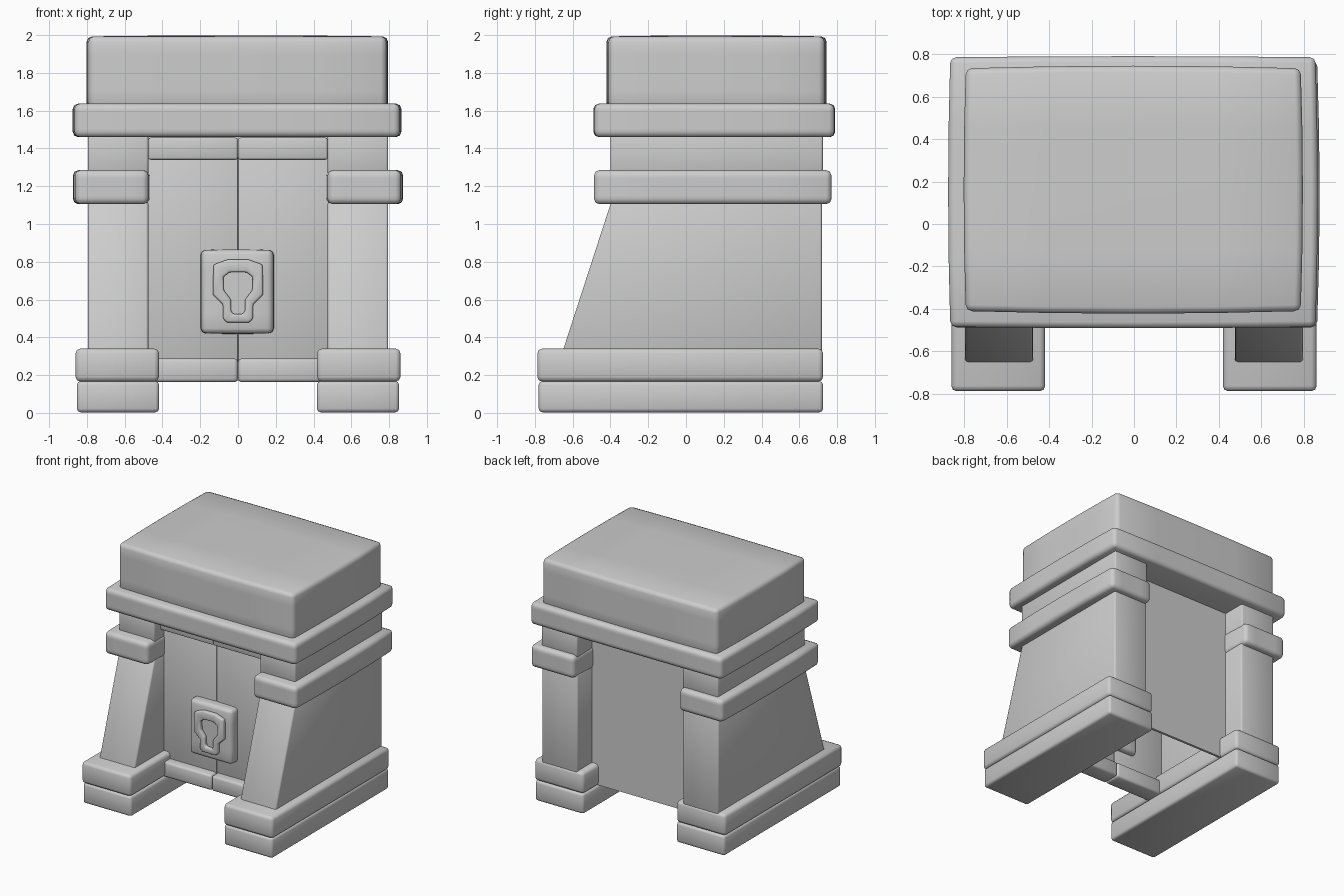
import bpy, bmesh, math

cube = bpy.data.objects.get("Cube")
if cube:
    bpy.data.objects.remove(cube, do_unlink=True)

stone = bpy.data.materials.new("stone_grey")
stone.diffuse_color = (0.61, 0.61, 0.61, 1)
stone.use_nodes = True
bsdf = next(n for n in stone.node_tree.nodes if n.type == 'BSDF_PRINCIPLED')
bsdf.inputs["Base Color"].default_value = (0.61, 0.61, 0.61, 1)


def finish(name, bm, bevel=0.0, mirror=False):
    """Bevel the hard edges, shade smooth by angle and link the part."""
    bmesh.ops.recalc_face_normals(bm, faces=bm.faces)
    if bevel:
        hard = [e for e in bm.edges if len(e.link_faces) == 2
                and e.calc_face_angle() > math.radians(30)]
        bmesh.ops.bevel(bm, geom=hard, offset=bevel, segments=2, profile=0.5,
                        affect='EDGES', clamp_overlap=True)
    mesh = bpy.data.meshes.new(name)
    bm.to_mesh(mesh)
    bm.free()
    mesh.materials.append(stone)
    for p in mesh.polygons:
        p.use_smooth = True
    mesh.set_sharp_from_angle(angle=math.radians(50))
    obj = bpy.data.objects.new(name, mesh)
    bpy.context.collection.objects.link(obj)
    if mirror:
        obj.modifiers.new("mirror", 'MIRROR').use_mirror_merge = False
    return obj


def block(name, xs, ys, zs, bevel=0.02, bulge=(0, 0, 0), mirror=False):
    """Bevelled box, optionally swelling outwards in the middle of its sides."""
    bm = bmesh.new()
    bmesh.ops.create_cube(bm, size=2)
    if any(bulge):
        bmesh.ops.subdivide_edges(bm, edges=bm.edges[:], cuts=3, use_grid_fill=True)
    spans = (xs, ys, zs)
    for v in bm.verts:
        n = v.co.copy()
        dome = (1 - n.y ** 2, 1 - n.x ** 2, (1 - n.x ** 2) * (1 - n.y ** 2))
        for i, (lo, hi) in enumerate(spans):
            v.co[i] = (lo + hi) / 2 + n[i] * ((hi - lo) / 2 + bulge[i] * dome[i])
    return finish(name, bm, bevel, mirror)


def prism_x(name, profile, x0, x1, bevel, mirror=False):
    """Extrude a (y, z) profile along x."""
    bm = bmesh.new()
    face = bm.faces.new([bm.verts.new((x0, y, z)) for y, z in profile])
    ext = bmesh.ops.extrude_face_region(bm, geom=[face])
    for g in ext["geom"]:
        if isinstance(g, bmesh.types.BMVert):
            g.co.x = x1
    return finish(name, bm, bevel, mirror)


def keyhole_loop(half_profile):
    return half_profile + [(-x, z) for x, z in reversed(half_profile)]


def ring(name, outer, inner, y0, y1, bevel):
    """Raised frame between two matching (x, z) outlines."""
    bm = bmesh.new()
    loops = [[bm.verts.new((x, y, z)) for x, z in pts]
             for pts, y in ((outer, y0), (outer, y1), (inner, y1), (inner, y0))]
    n = len(outer)
    for a, b in zip(loops, loops[1:] + loops[:1]):
        for i in range(n):
            j = (i + 1) % n
            bm.faces.new((a[i], a[j], b[j], b[i]))
    return finish(name, bm, bevel)


# Mirrored side supports
block("foot_lower", (0.418, 0.853), (-0.78, 0.726), (0.003, 0.168), mirror=True)
block("foot_upper", (0.418, 0.86), (-0.787, 0.726), (0.166, 0.34), 0.025, mirror=True)
prism_x("side_wall", [(-0.655, 0.32), (0.72, 0.32), (0.72, 1.12), (-0.395, 1.12)],
        0.475, 0.795, 0.012, mirror=True)
block("side_band", (0.475, 0.862), (-0.487, 0.77), (1.105, 1.285), 0.028,
      (0.012, 0, 0), mirror=True)
block("upper_wall", (0.475, 0.795), (-0.4, 0.725), (1.26, 1.48), 0.012, mirror=True)

# Cornice and roof block
block("cornice", (-0.865, 0.855), (-0.485, 0.785), (1.46, 1.637), 0.028, (0.01, 0.005, 0))
block("roof", (-0.792, 0.785), (-0.41, 0.733), (1.61, 1.993), 0.03, (0.01, 0.012, 0.006))

# Recessed back panel
block("back_panel", (-0.5, 0.5), (0.51, 0.53), (0.17, 1.48), 0)

# Double door with trims, split along the centre
block("door_leaf", (0.001, 0.49), (-0.275, -0.235), (0.27, 1.36), 0.004, mirror=True)
block("door_top_trim", (0.001, 0.475), (-0.325, -0.2), (1.34, 1.457), 0.012, mirror=True)
block("door_bottom_trim", (0.001, 0.475), (-0.345, -0.195), (0.163, 0.288), 0.018, mirror=True)

# Lock plate with a raised keyhole frame
block("lock_plate", (-0.19, 0.182), (-0.35, -0.19), (0.422, 0.862), 0.025, (0.008, 0, 0.004))
outer = keyhole_loop([(0.055, 0.812), (0.13, 0.785), (0.133, 0.625), (0.08, 0.575),
                      (0.08, 0.50), (0.06, 0.478)])
inner = keyhole_loop([(0.045, 0.745), (0.078, 0.72), (0.076, 0.65), (0.037, 0.6),
                      (0.037, 0.54), (0.025, 0.523)])
ring("keyhole_frame", outer, inner, -0.34, -0.38, 0.011)
ring("keyhole_frame_back", outer, inner, -0.2, -0.16, 0.011)
